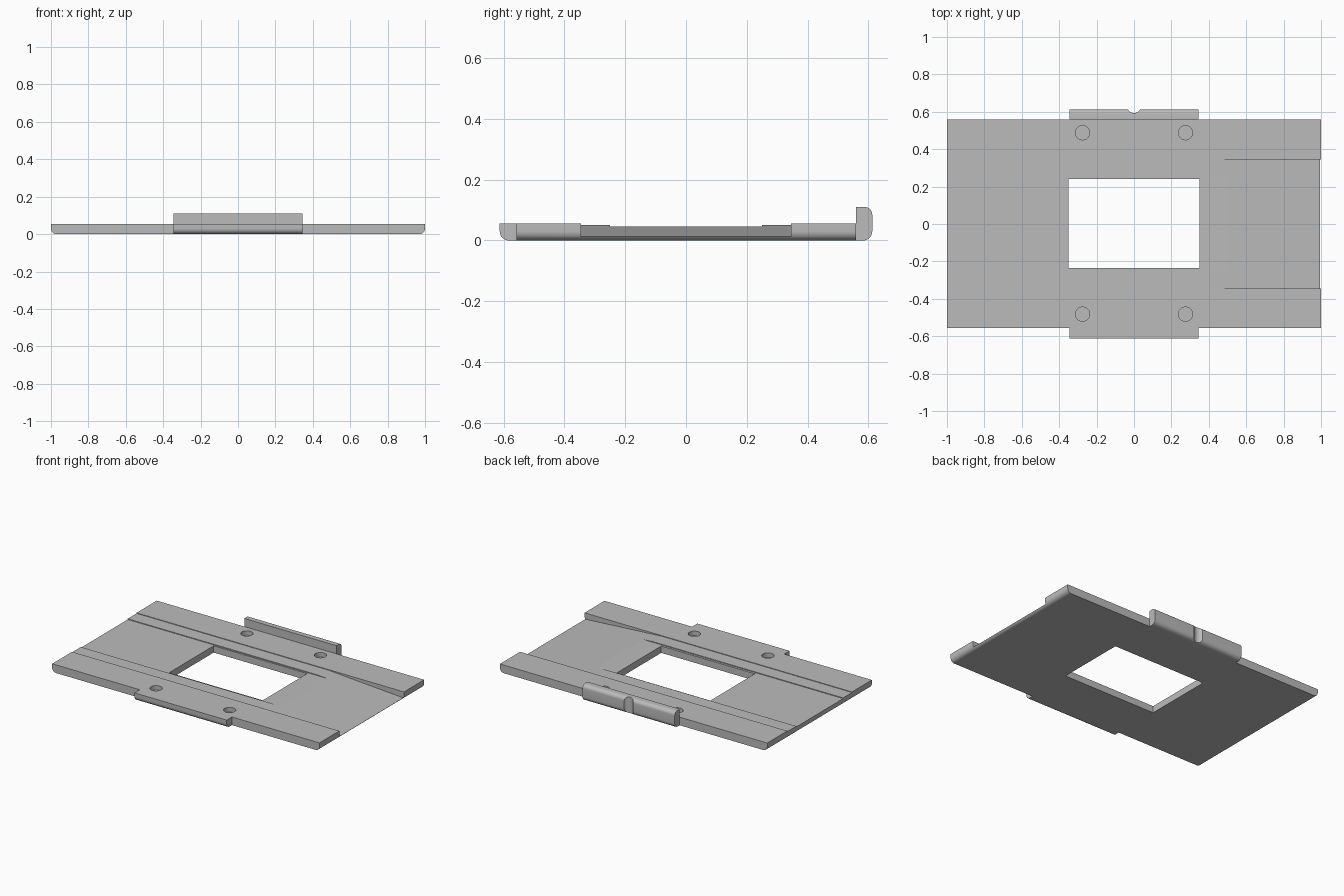
import bpy
import bmesh
from math import radians, cos, sin, pi
from mathutils import Vector

cube = bpy.data.objects.get("Cube")
if cube:
    bpy.data.objects.remove(cube)

grey = bpy.data.materials.new("plain grey")
grey.use_nodes = True
colour = (0.5, 0.5, 0.5, 1)
grey.diffuse_color = colour
grey.node_tree.nodes["Principled BSDF"].inputs["Base Color"].default_value = colour

AXES = {"x": Vector((1, 0, 0)), "y": Vector((0, 1, 0)), "z": Vector((0, 0, 1))}


def prism(name, axis, outline, low, high):
    """Extrude a closed outline, given in the other two axes, along one axis."""
    u, v = [AXES[a] for a in "xyz" if a != axis]
    w = AXES[axis]
    bm = bmesh.new()
    face = bm.faces.new([bm.verts.new(u * a + v * b + w * low) for a, b in outline])
    moved = bmesh.ops.extrude_face_region(bm, geom=[face])["geom"]
    verts = [g for g in moved if isinstance(g, bmesh.types.BMVert)]
    bmesh.ops.translate(bm, verts=verts, vec=w * (high - low))
    bmesh.ops.recalc_face_normals(bm, faces=bm.faces)
    mesh = bpy.data.meshes.new(name)
    bm.to_mesh(mesh)
    bm.free()
    mesh.materials.append(grey)
    obj = bpy.data.objects.new(name, mesh)
    bpy.context.collection.objects.link(obj)
    return obj


def arc(cx, cy, r, start, end, steps=8):
    return [(cx + r * cos(radians(start + (end - start) * i / steps)),
             cy + r * sin(radians(start + (end - start) * i / steps)))
            for i in range(steps + 1)]


def rect(x0, x1, y0, y1):
    return [(x0, y0), (x1, y0), (x1, y1), (x0, y1)]


def combine(target, tool, operation="DIFFERENCE"):
    mod = target.modifiers.new(tool.name, "BOOLEAN")
    mod.operation, mod.solver, mod.object = operation, "EXACT", tool
    bpy.context.view_layer.objects.active = target
    bpy.ops.object.modifier_apply(modifier=mod.name)
    bpy.data.objects.remove(tool)


TOP, BACK, FRONT, OUT, R = 0.055, 0.56, -0.557, 0.613, 0.03
WIDE = 0.345

# Main plate with rounded lower ends
ends = arc(-1 + R, R, R, 180, 270) + arc(1 - R, R, R, 270, 360) + [(1, TOP), (-1, TOP)]
plate = prism("mounting_plate", "y", ends, FRONT, BACK)

# Low front tab and tall back lip
tab = arc(-OUT + R, R, R, 180, 270) + [(FRONT, 0), (FRONT, TOP), (-OUT, TOP)]
combine(plate, prism("front_tab", "x", tab, -WIDE, WIDE), "UNION")
lip = ([(BACK, 0)] + arc(OUT - R, R, R, 270, 360)
       + arc(OUT - 0.025, 0.085, 0.025, 0, 90) + [(BACK, 0.11)])
combine(plate, prism("back_lip", "x", lip, -WIDE, WIDE), "UNION")

# Two stepped shallow channels along the plate
for half, floor in ((WIDE, 0.051), (0.25, 0.046)):
    combine(plate, prism("channel", "x", rect(-half, half, floor, 0.1), -1.1, 1.1))

# Entry ramp sloping down to the left end
ramp = [(0.3, 0.0592), (1.1, 0.0064), (1.1, 0.1), (0.3, 0.1)]
combine(plate, prism("ramp", "y", ramp, -WIDE, WIDE))

# Window, blind screw holes and lip notch
combine(plate, prism("window", "z", rect(-0.35, 0.35, -0.235, 0.24), -0.1, 0.2))
for x in (-0.275, 0.275):
    for y in (-0.482, 0.488):
        hole = arc(x, y, 0.038, 0, 360, 32)[:-1]
        combine(plate, prism("hole", "z", hole, 0.025, 0.2))
combine(plate, prism("notch", "z", arc(0, 0.63, 0.037, 0, 360, 32)[:-1], -0.1, 0.2))

# Smooth rounded edges, flat large faces
bpy.ops.object.select_all(action="DESELECT")
plate.select_set(True)
bpy.context.view_layer.objects.active = plate
bpy.ops.object.shade_smooth_by_angle(angle=radians(25))
for face in plate.data.polygons:
    if face.area > 0.02:
        face.use_smooth = False
